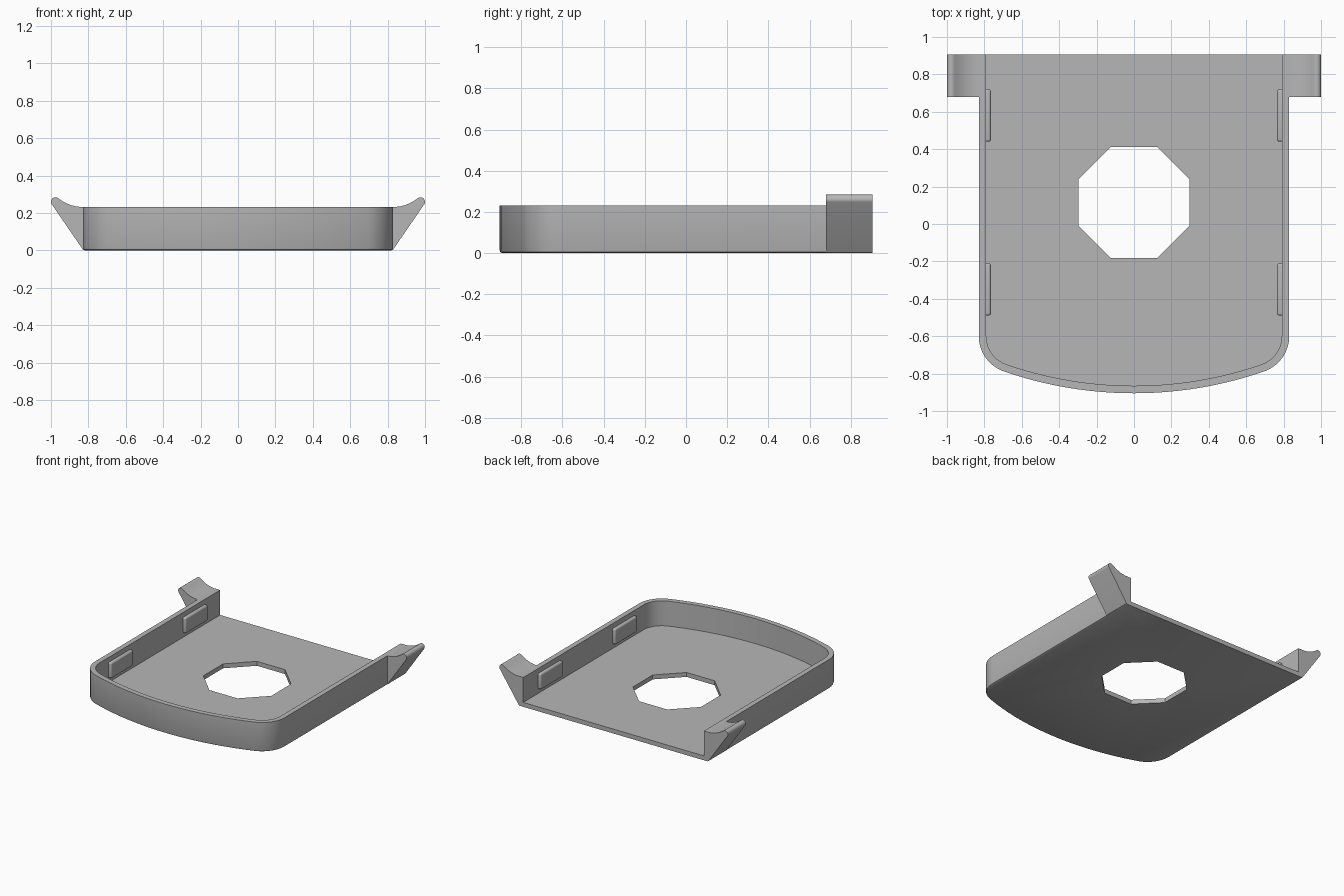
import bpy, bmesh
from math import sin, cos, pi, sqrt, asin, radians
from mathutils import Vector

cube = bpy.data.objects.get("Cube")
if cube:
    bpy.data.objects.remove(cube, do_unlink=True)

grey = bpy.data.materials.new("plain grey")
grey.use_nodes = True
COLOUR = (0.47, 0.47, 0.47, 1)
grey.diffuse_color = COLOUR
grey.node_tree.nodes["Principled BSDF"].inputs["Base Color"].default_value = COLOUR

HALF_W, BACK, FRONT = 0.83, 0.905, -0.905
HEIGHT, FLOOR, WALL = 0.232, 0.035, 0.04
FRONT_R, CORNER_R = 2.13, 0.2


def loft(name, rings):
    """Closed solid through equal-length rings of points, capped at both ends."""
    bm = bmesh.new()
    loops = [[bm.verts.new(p) for p in ring] for ring in rings]
    n = len(loops[0])
    for a, b in zip(loops, loops[1:]):
        for i in range(n):
            j = (i + 1) % n
            bm.faces.new((a[i], a[j], b[j], b[i]))
    bm.faces.new(loops[0][::-1])
    bm.faces.new(loops[-1])
    bmesh.ops.recalc_face_normals(bm, faces=bm.faces[:])
    mesh = bpy.data.meshes.new(name)
    bm.to_mesh(mesh)
    bm.free()
    mesh.materials.append(grey)
    obj = bpy.data.objects.new(name, mesh)
    bpy.context.collection.objects.link(obj)
    return obj


def activate(obj):
    bpy.ops.object.select_all(action="DESELECT")
    obj.select_set(True)
    bpy.context.view_layer.objects.active = obj


def smooth(obj):
    activate(obj)
    bpy.ops.object.shade_smooth_by_angle(angle=radians(30))


def outline(inset, z, back=BACK):
    """Tray outline: straight sides, round corners and a bowed front."""
    big, small = FRONT_R - inset, CORNER_R - inset
    big_y = FRONT + FRONT_R
    cx = HALF_W - CORNER_R
    cy = big_y - sqrt((FRONT_R - CORNER_R) ** 2 - cx ** 2)
    bow = asin(cx / (FRONT_R - CORNER_R))
    half = [(big * sin(bow * i / 12), big_y - big * cos(bow * i / 12)) for i in range(12)]
    for i in range(13):
        a = bow + (pi / 2 - bow) * i / 12
        half.append((cx + small * sin(a), cy - small * cos(a)))
    half.append((HALF_W - inset, back))
    full = half + [(-x, y) for x, y in reversed(half[1:])]
    return [(x, y, z) for x, y in full]


def cut(target, cutter):
    cutter.hide_render = True
    activate(target)
    mod = target.modifiers.new("cut", "BOOLEAN")
    mod.operation = "DIFFERENCE"
    mod.solver = "EXACT"
    mod.object = cutter
    bpy.ops.object.modifier_apply(modifier=mod.name)
    bpy.data.objects.remove(cutter, do_unlink=True)


# Tray with a softened bottom edge, hollowed and open at the back
tray = loft("tray", [outline(0.01, 0), outline(0.003, 0.004),
                     outline(0, 0.012), outline(0, HEIGHT)])
cut(tray, loft("hollow_cutter", [outline(WALL, FLOOR, 1.2), outline(WALL, 0.5, 1.2)]))

# Octagonal hole through the floor
hole_r = 0.297 / cos(pi / 8)
hole = [(hole_r * cos(pi / 8 + i * pi / 4), 0.115 + hole_r * sin(pi / 8 + i * pi / 4))
        for i in range(8)]
cut(tray, loft("hole_cutter", [[(x, y, z) for x, y in hole] for z in (-0.1, 0.1)]))
smooth(tray)

# Flared ear profile: sloping underside, round tip and concave top
tip, tip_r = Vector((0.976, 0.26)), 0.024
profile = [Vector((0.825, 0.005)), Vector((HALF_W, 0.005))]
for i in range(11):
    a = radians(-34 + 160 * i / 10)
    profile.append(tip + tip_r * Vector((cos(a), sin(a))))
start, control, end = Vector((HALF_W, HEIGHT)), Vector((0.9, HEIGHT)), profile[-1]
for i in range(1, 11):
    t = i / 10
    profile.append(end * (1 - t) ** 2 + control * 2 * t * (1 - t) + start * t ** 2)
profile[0].x = HALF_W - 0.005

for side, label in ((1, "left"), (-1, "right")):
    ear = loft(label + "_ear", [[(side * p.x, y, p.y) for p in profile]
                                for y in (0.68, BACK)])
    smooth(ear)

    # Rounded grip pads on the inner wall
    for centre, place in ((0.58, "back"), (-0.35, "front")):
        corners = [(0.765, -0.14), (0.81, -0.14), (0.81, 0.14), (0.765, 0.14)]
        pad = loft(f"{label}_{place}_pad",
                   [[(side * x, centre + y, z) for x, y in corners]
                    for z in (0.068, 0.193)])
        activate(pad)
        bevel = pad.modifiers.new("round", "BEVEL")
        bevel.width = 0.013
        bevel.segments = 4
        bpy.ops.object.modifier_apply(modifier=bevel.name)
        smooth(pad)
